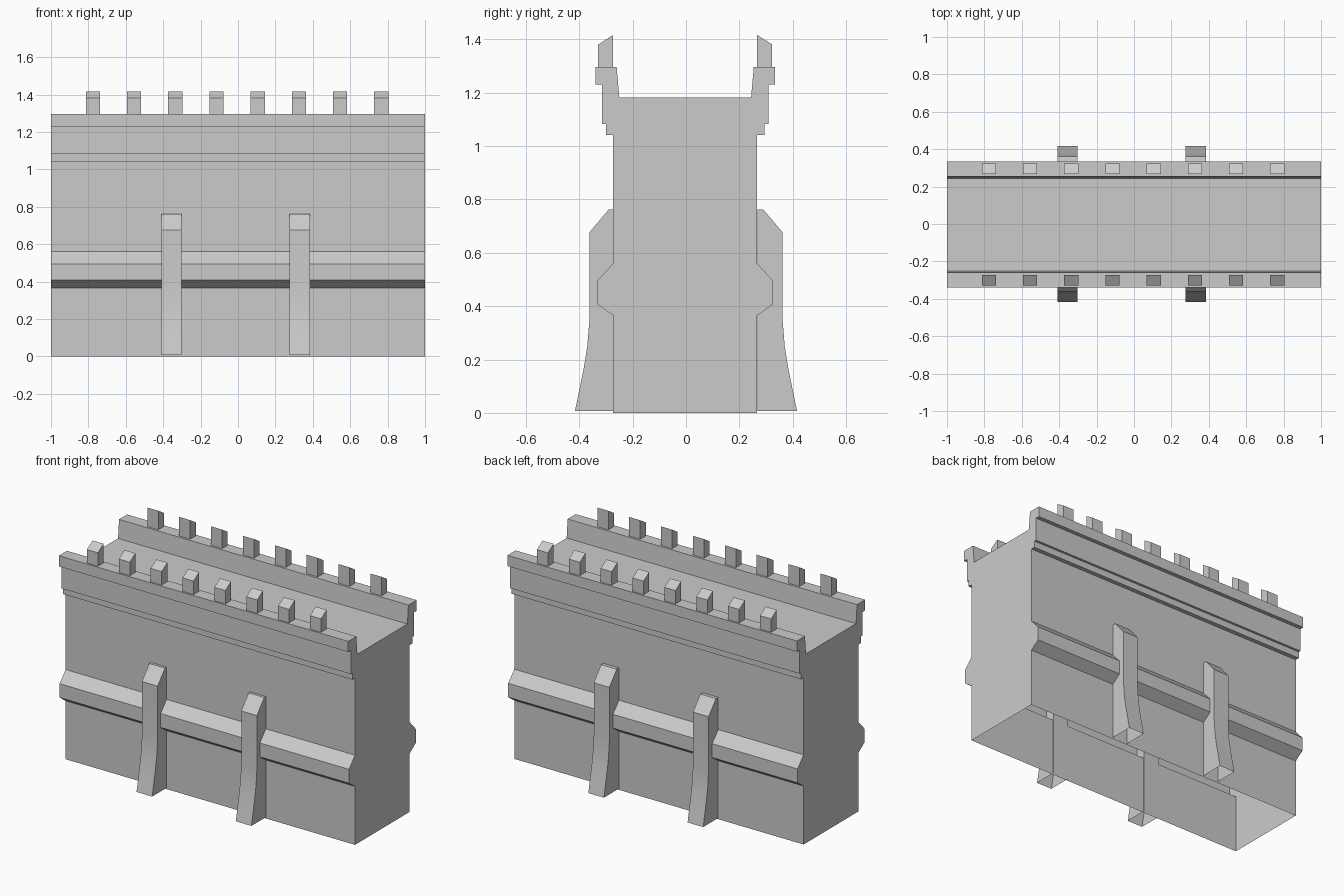
import bpy, bmesh, math

cube = bpy.data.objects.get("Cube")
if cube:
    bpy.data.objects.remove(cube, do_unlink=True)

GREY = (0.6, 0.6, 0.6, 1.0)
stone = bpy.data.materials.new("stone_grey")
stone.use_nodes = True
stone.diffuse_color = GREY
stone.node_tree.nodes["Principled BSDF"].inputs["Base Color"].default_value = GREY


def extrude_profile(name, points, x_mid, width, smooth=False):
    """Sweep a (y, z) profile along x with end caps; its closing edge stays open."""
    bm = bmesh.new()
    ends = [[bm.verts.new((x_mid + s * width / 2, y, z)) for y, z in points]
            for s in (-1, 1)]
    for i in range(len(points) - 1):
        bm.faces.new((ends[0][i], ends[0][i + 1], ends[1][i + 1], ends[1][i]))
    for ring in ends:
        bm.faces.new(ring)
    bmesh.ops.recalc_face_normals(bm, faces=bm.faces[:])
    mesh = bpy.data.meshes.new(name)
    bm.to_mesh(mesh)
    bm.free()
    mesh.materials.append(stone)
    obj = bpy.data.objects.new(name, mesh)
    bpy.context.collection.objects.link(obj)
    if smooth:
        bpy.ops.object.select_all(action='DESELECT')
        obj.select_set(True)
        bpy.context.view_layer.objects.active = obj
        bpy.ops.object.shade_smooth_by_angle(angle=math.radians(25))
    return obj


SHIFT = -0.003  # the wall sits slightly forward of its buttresses

# Wall body with belt course, stepped cornice and sunken walkway, open below
half = [(0.27, 0), (0.27, 0.365), (0.33, 0.408), (0.33, 0.495), (0.27, 0.56),
        (0.27, 1.042), (0.297, 1.042), (0.297, 1.083), (0.312, 1.083),
        (0.312, 1.23), (0.337, 1.23), (0.337, 1.297), (0.257, 1.297),
        (0.247, 1.182)]
outline = half + [(-y, z) for y, z in reversed(half)]
extrude_profile("wall", [(y + SHIFT, z) for y, z in outline], 0, 2)

# Merlons with tops sloping outward, and flared buttresses, on both sides
merlon = [(0.326, 1.297), (0.326, 1.381), (0.27, 1.416), (0.27, 1.297)]
buttress = [(0.416, 0.008), (0.398, 0.095), (0.382, 0.175), (0.37, 0.25),
            (0.362, 0.35), (0.362, 0.677), (0.29, 0.762), (0.268, 0.762),
            (0.268, 0.008)]
for side, label in ((-1, "front"), (1, "back")):
    for i in range(8):
        extrude_profile(f"{label}_merlon_{i + 1}",
                        [(side * y + SHIFT, z) for y, z in merlon],
                        -0.776 + 0.2203 * i, 0.076)
    for i, x in enumerate((-0.356, 0.33)):
        extrude_profile(f"{label}_buttress_{i + 1}",
                        [(side * y, z) for y, z in buttress],
                        x, 0.108, smooth=True)
